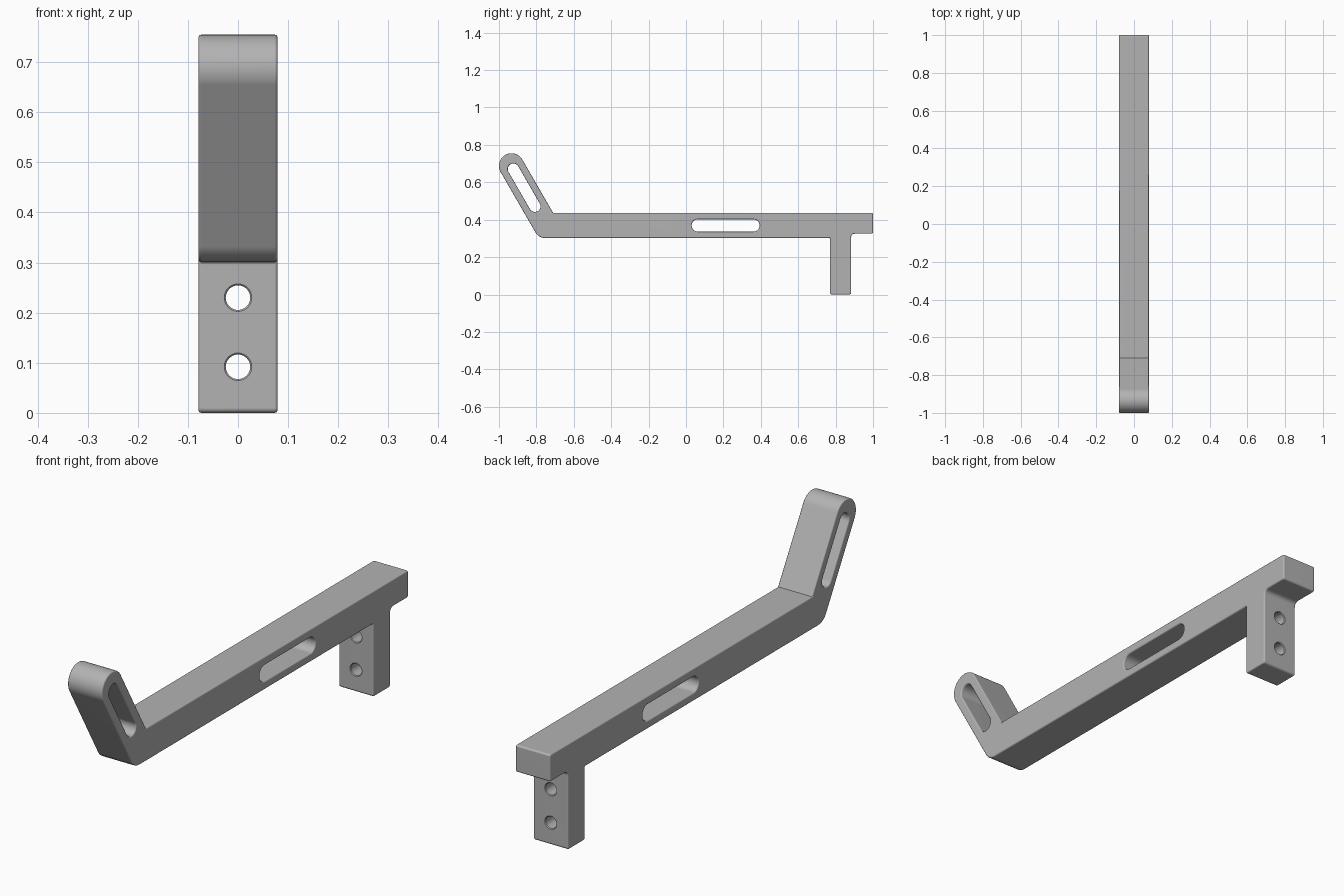
import bpy, bmesh
from math import radians, pi, sin, cos, tan
from mathutils import Vector

cube = bpy.data.objects.get("Cube")
if cube:
    bpy.data.objects.remove(cube)

HALF = 0.079          # half width of the bracket
BOTTOM, TOP = 0.302, 0.437
ARM_R = 0.067         # half thickness and cap radius of the arm
ARM_TIP = Vector((-0.933, 0.688))
ALONG = Vector((0.5, -sin(radians(60))))   # down the arm
ACROSS = Vector((-ALONG.y, ALONG.x))       # toward its rear side

grey = bpy.data.materials.new("plain grey")
grey.use_nodes = True
COLOUR = (0.45, 0.45, 0.45, 1)
grey.diffuse_color = COLOUR
grey.node_tree.nodes["Principled BSDF"].inputs["Base Color"].default_value = COLOUR


def arc(centre, radius, start, sweep, steps):
    return [centre + radius * Vector((cos(start + sweep * i / steps), sin(start + sweep * i / steps)))
            for i in range(steps + 1)]


def fillet(prev, corner, nxt, radius, steps=6):
    """Points rounding one corner of a profile."""
    a, b = (prev - corner).normalized(), (nxt - corner).normalized()
    half = a.angle(b) / 2
    centre = corner + (a + b).normalized() * radius / sin(half)
    p, q = corner + a * radius / tan(half), corner + b * radius / tan(half)
    u, v = p - centre, q - centre
    turn = u.angle(v)
    return [centre + (u * sin(turn * (1 - i / steps)) + v * sin(turn * i / steps)) / sin(turn)
            for i in range(steps + 1)]


def make_object(name, bm):
    bmesh.ops.recalc_face_normals(bm, faces=bm.faces[:])
    mesh = bpy.data.meshes.new(name)
    bm.to_mesh(mesh)
    bm.free()
    mesh.materials.append(grey)
    obj = bpy.data.objects.new(name, mesh)
    bpy.context.collection.objects.link(obj)
    return obj


def extrude_profile(name, points, half):
    """Side profile (y, z) pushed along x."""
    bm = bmesh.new()
    face = bm.faces.new([bm.verts.new((-half, p.x, p.y)) for p in points])
    out = bmesh.ops.extrude_face_region(bm, geom=[face])["geom"]
    bmesh.ops.translate(bm, vec=(2 * half, 0, 0),
                        verts=[g for g in out if isinstance(g, bmesh.types.BMVert)])
    return make_object(name, bm)


def slot_cutter(name, a, b, radius):
    d = b - a
    ang = Vector((1, 0)).angle_signed(d) * -1
    points = arc(b, radius, ang - pi / 2, pi, 14) + arc(a, radius, ang + pi / 2, pi, 14)
    return extrude_profile(name, points, HALF * 2)


def hole_cutter(name, z, front, back, radius, flare):
    """Round cutter along y, widened at both mouths."""
    bm = bmesh.new()
    rings = []
    for y, r in ((front - flare, radius + 2 * flare), (front + flare, radius),
                 (back - flare, radius), (back + flare, radius + 2 * flare)):
        rings.append([bm.verts.new((p.x, y, p.y)) for p in arc(Vector((0, z)), r, 0, 2 * pi, 32)[:-1]])
    for lo, hi in zip(rings, rings[1:]):
        for i in range(len(lo)):
            j = (i + 1) % len(lo)
            bm.faces.new((lo[i], lo[j], hi[j], hi[i]))
    bm.faces.new(rings[0])
    bm.faces.new(rings[-1])
    return make_object(name, bm)


def cut(obj, cutter):
    cutter.hide_render = True
    cutter.hide_set(True)
    mod = obj.modifiers.new(cutter.name, 'BOOLEAN')
    mod.operation = 'DIFFERENCE'
    mod.solver = 'EXACT'
    mod.object = cutter


# Bracket outline: beam, rear lip, mounting foot, knee and raised arm
rear_side, front_side = ARM_TIP + ACROSS * ARM_R, ARM_TIP - ACROSS * ARM_R
inner_knee = rear_side + ALONG * ((TOP - rear_side.y) / ALONG.y)
outer_knee = front_side + ALONG * ((BOTTOM - front_side.y) / ALONG.y)
FOOT_FRONT, FOOT_BACK, LIP = 0.77, 0.883, 0.325
corners = [(inner_knee, 0), (Vector((1, TOP)), 0.008), (Vector((1, LIP)), 0.008),
           (Vector((FOOT_BACK, LIP)), 0.018), (Vector((FOOT_BACK, 0)), 0.01),
           (Vector((FOOT_FRONT, 0)), 0.01), (Vector((FOOT_FRONT, BOTTOM)), 0),
           (outer_knee, 0.06)]
outline = []
for i, (point, radius) in enumerate(corners):
    before = corners[i - 1][0]
    after = corners[i + 1][0] if i + 1 < len(corners) else front_side
    outline += fillet(before, point, after, radius) if radius else [point]
outline += arc(ARM_TIP, ARM_R, radians(210), -pi, 24)
bracket = extrude_profile("bracket", outline, HALF)

# Slots through the sides, then soft edges, then screw holes in the foot
cutters = [slot_cutter("beam_slot_cutter", Vector((0.063, 0.369)), Vector((0.361, 0.369)), 0.033),
           slot_cutter("arm_slot_cutter", ARM_TIP + ALONG * 0.02, ARM_TIP + ALONG * 0.25, 0.03)]
for cutter in cutters:
    cut(bracket, cutter)
bevel = bracket.modifiers.new("soft_edges", 'BEVEL')
bevel.width = 0.006
bevel.segments = 3
bevel.limit_method = 'ANGLE'
bevel.angle_limit = radians(70)
bevel.use_clamp_overlap = False
for name, z in (("upper_hole_cutter", 0.23), ("lower_hole_cutter", 0.092)):
    cutters.append(hole_cutter(name, z, FOOT_FRONT, FOOT_BACK, 0.0245, 0.003))
    cut(bracket, cutters[-1])

# Bake the cuts and shade
bpy.ops.object.select_all(action='DESELECT')
bracket.select_set(True)
bpy.context.view_layer.objects.active = bracket
bpy.ops.object.convert(target='MESH')
for cutter in cutters:
    bpy.data.objects.remove(cutter)
bpy.ops.object.shade_smooth_by_angle(angle=radians(40))
normals = bracket.modifiers.new("flat_face_normals", 'WEIGHTED_NORMAL')
normals.keep_sharp = True
